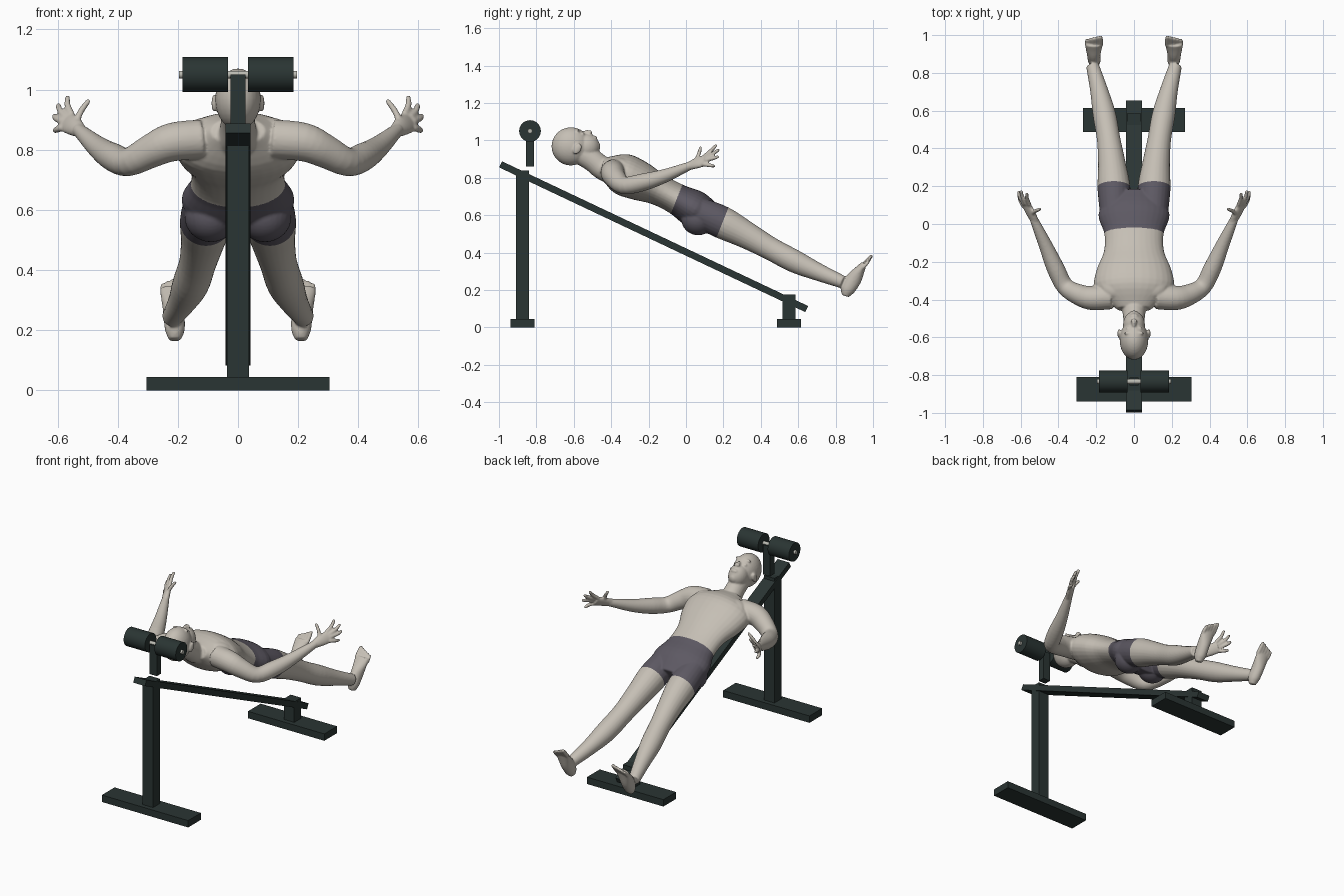
import bpy, bmesh, math
from mathutils import Vector, Matrix

if "Cube" in bpy.data.objects:
    bpy.data.objects.remove(bpy.data.objects["Cube"])


def material(name, rgb):
    mat = bpy.data.materials.new(name)
    mat.use_nodes = True
    mat.diffuse_color = (*rgb, 1)
    mat.node_tree.nodes["Principled BSDF"].inputs["Base Color"].default_value = (*rgb, 1)
    return mat


SKIN = material("skin", (.56, .52, .46))
CLOTH = material("grey_cloth", (.11, .1, .125))
PAINT = material("dark_green_paint", (.023, .035, .033))
STEEL = material("steel", (.5, .5, .45))


def add_object(name, bm, *materials):
    mesh = bpy.data.meshes.new(name)
    bm.to_mesh(mesh)
    bm.free()
    for mat in materials:
        mesh.materials.append(mat)
    ob = bpy.data.objects.new(name, mesh)
    bpy.context.collection.objects.link(ob)
    return ob


def box(name, center, size, tilt=0):
    bm = bmesh.new()
    bmesh.ops.create_cube(bm, size=1, matrix=Matrix.Diagonal((*size, 1)))
    ob = add_object(name, bm, PAINT)
    ob.location = center
    ob.rotation_euler.x = tilt


def rod(name, x, length, radius, mat):
    bm = bmesh.new()
    bmesh.ops.create_cone(bm, cap_ends=True, segments=32, radius1=radius, radius2=radius,
                          depth=length, matrix=Matrix.Rotation(math.pi / 2, 4, "Y"))
    for face in bm.faces:
        face.smooth = len(face.verts) == 4
    for edge in bm.edges:
        edge.smooth = all(face.smooth for face in edge.link_faces)
    ob = add_object(name, bm, mat)
    ob.location = (x, -.834, 1.05)


# Bench frame
for end, y, foot_width, post_top in (("head_end", -.875, .61, .84), ("foot_end", .55, .54, .175)):
    box(end + "_foot", (0, y, .022), (foot_width, .128, .044))
    box(end + "_post", (0, y, post_top / 2), (.074, .07, post_top))
box("sloping_beam", (0, -.173, .485), (.083, 1.81, .036), math.radians(-25.3))
box("roller_bracket", (0, -.834, .955), (.05, .043, .19))
rod("roller_axle", 0, .394, .0125, STEEL)
for side, sign in (("left", 1), ("right", -1)):
    rod(side + "_roller", sign * .109, .15, .058, PAINT)

# Figure: overlapping forms for the middle and left, mirrored and fused below
body = bmesh.new()


def recline(y):
    """Height of the body's straight axis."""
    return .645 - .485 * y


def spline(points, steps=4):
    """Catmull-Rom curve through the points."""
    points = [2 * points[0] - points[1], *points, 2 * points[-1] - points[-2]]
    curve = []
    for before, start, end, after in zip(points, points[1:], points[2:], points[3:]):
        leave, arrive = (end - before) / 2, (after - start) / 2
        for k in range(steps):
            t = k / steps
            s = 1 - t
            ease = t * t * (3 - 2 * t)
            curve.append(start.lerp(end, ease) + leave * (t * s * s) - arrive * (t * t * s))
    return curve + [points[-2]]


def loft(centres, widths, depths=None, side=(1, 0, 0), sides=24):
    """Smooth tube of elliptical rings; widths lie along the side direction."""
    path = spline([Vector((*c, w, d)) for c, w, d in zip(centres, widths, depths or widths)])
    spine = [Vector(point[:3]) for point in path]
    rings = []
    for i, point in enumerate(path):
        tangent = (spine[min(i + 1, len(spine) - 1)] - spine[max(i - 1, 0)]).normalized()
        across = Vector(side)
        across = (across - tangent * across.dot(tangent)).normalized()
        up = tangent.cross(across)
        angles = [math.tau * k / sides for k in range(sides)]
        rings.append([body.verts.new(spine[i] + across * point[3] * math.cos(a)
                                     + up * point[4] * math.sin(a)) for a in angles])
    for ring, following in zip(rings, rings[1:]):
        for k in range(sides):
            body.faces.new((ring[k - 1], ring[k], following[k], following[k - 1]))
    body.faces.new(rings[0][::-1])
    body.faces.new(rings[-1])


def ball(centre, radii, tilt=0):
    matrix = (Matrix.Translation(centre) @ Matrix.Rotation(math.radians(tilt), 4, "X")
              @ Matrix.Diagonal((*radii, 1)))
    bmesh.ops.create_uvsphere(body, u_segments=28, v_segments=18, radius=1, matrix=matrix)


def digit(base, tip, radius, bend):
    """Finger or toe, slightly bent, with a rounded tip."""
    middle = base.lerp(tip, .5) + Vector(bend)
    loft([base, middle, base.lerp(tip, .93), tip],
         [radius * taper for taper in (1, .95, .75, .35)], side=(.8, .1, -.5), sides=10)


# Torso, with the back slightly arched
widths = [.09, .205, .2, .16, .157, .188, .14]
centres = []
for i in range(len(widths)):
    y = i / 10 - .45
    centres.append((0, y, recline(y) + .02 * math.sin(math.pi * i / 6)))
loft(centres, widths, [.53 * w for w in widths], sides=32)

# Neck
loft([(0, -.57, .935), (0, -.5, .893), (0, -.45, .855), (0, -.4, .835)],
     [.055, .057, .066, .1], [.06, .06, .063, .07])

# Head: skull, jaw, chin, nose bridge, nose tip, lips
ball((0, -.615, .968), (.076, .104, .102))
ball((0, -.535, .966), (.058, .073, .071))
ball((0, -.48, .968), (.026, .022, .03))
ball((0, -.526, 1.038), (.012, .026, .018), -8)
ball((0, -.513, 1.042), (.019, .011, .012))
ball((0, -.485, 1.015), (.023, .012, .009), -45)

# Brow, eyelid, ear, chest muscle, seat
ball((.028, -.578, 1.051), (.026, .009, .009))
ball((.029, -.553, 1.034), (.015, .01, .008))
ball((.079, -.58, .955), (.009, .02, .032), -30)
ball((.09, -.325, .862), (.088, .075, .042), -20)
ball((.09, .065, .578), (.088, .09, .085))

# Arm
loft([(.12, -.385, .835), (.22, -.392, .825), (.29, -.375, .795), (.365, -.33, .759),
      (.415, -.235, .775), (.465, -.12, .808), (.53, .025, .866)],
     [.066, .064, .056, .047, .047, .037, .022], side=(0, 0, 1))

# Hand: palm, four fanned fingers, thumb
loft([(.522, .01, .86), (.548, .06, .88), (.571, .105, .893)],
     [.022, .034, .036], [.02, .019, .014], side=(.5, -.1, -.8))
first_knuckle, last_knuckle = Vector((.553, .1, .916)), Vector((.584, .092, .872))
first_tip, last_tip = Vector((.568, .165, .978)), Vector((.61, .155, .862))
for i in range(4):
    t = i / 3
    bulge = Vector((.02, .02, .015)) * math.sin(math.pi * t)
    digit(first_knuckle.lerp(last_knuckle, t) + bulge / 2, first_tip.lerp(last_tip, t) + bulge,
          .0115, (.006, .003, 0))
digit(Vector((.54, .05, .885)), Vector((.495, .08, .967)), .0115, (.006, .003, 0))

# Leg, splaying outward towards the ankle
leg_radii = [.08, .087, .073, .062, .061, .047, .034]
centres = []
for i in range(len(leg_radii)):
    y = .06 + .13 * i
    centres.append((.1 + .17 * y * y, y, recline(y) - .01 * math.cos(math.pi * i / 3 + 2)))
loft(centres, leg_radii)

# Foot and toes
loft([(.21, .852, .168), (.21, .865, .203), (.213, .9, .262), (.213, .935, .315), (.213, .952, .342)],
     [.02, .033, .036, .044, .044], [.02, .038, .041, .024, .015])
for i in range(5):
    x = .176 + .0185 * i
    digit(Vector((x, .945, .33 - .003 * i)), Vector((x, .995 - .004 * i, .387 - .008 * i)),
          .0125 - .0007 * i, (0, .004, .004))

bmesh.ops.recalc_face_normals(body, faces=body.faces)

# Mirror, fuse and soften the figure
rough = add_object("rough_figure", body, SKIN, CLOTH)
mirror = rough.modifiers.new("mirror", "MIRROR")
mirror.use_mirror_merge = False
remesh = rough.modifiers.new("fuse", "REMESH")
remesh.mode = "VOXEL"
remesh.voxel_size = .0055
soften = rough.modifiers.new("soften", "SMOOTH")
soften.iterations = 4
fused = bpy.data.meshes.new_from_object(rough.evaluated_get(bpy.context.evaluated_depsgraph_get()))

# Cut the shorts out along the waistband and the hem
along_body = Vector((0, .93, -.37))
waist, hem = -.3, -.026
bm = bmesh.new()
bm.from_mesh(fused)
for distance in (waist, hem):
    bmesh.ops.bisect_plane(bm, geom=bm.verts[:] + bm.edges[:] + bm.faces[:],
                           plane_co=along_body * distance, plane_no=along_body)
for face in bm.faces:
    centre = face.calc_center_median()
    face.material_index = int(waist < centre.dot(along_body) < hem and abs(centre.x) < .3)
    face.smooth = True
bpy.data.objects.remove(rough)
add_object("reclining_figure", bm, SKIN, CLOTH)
